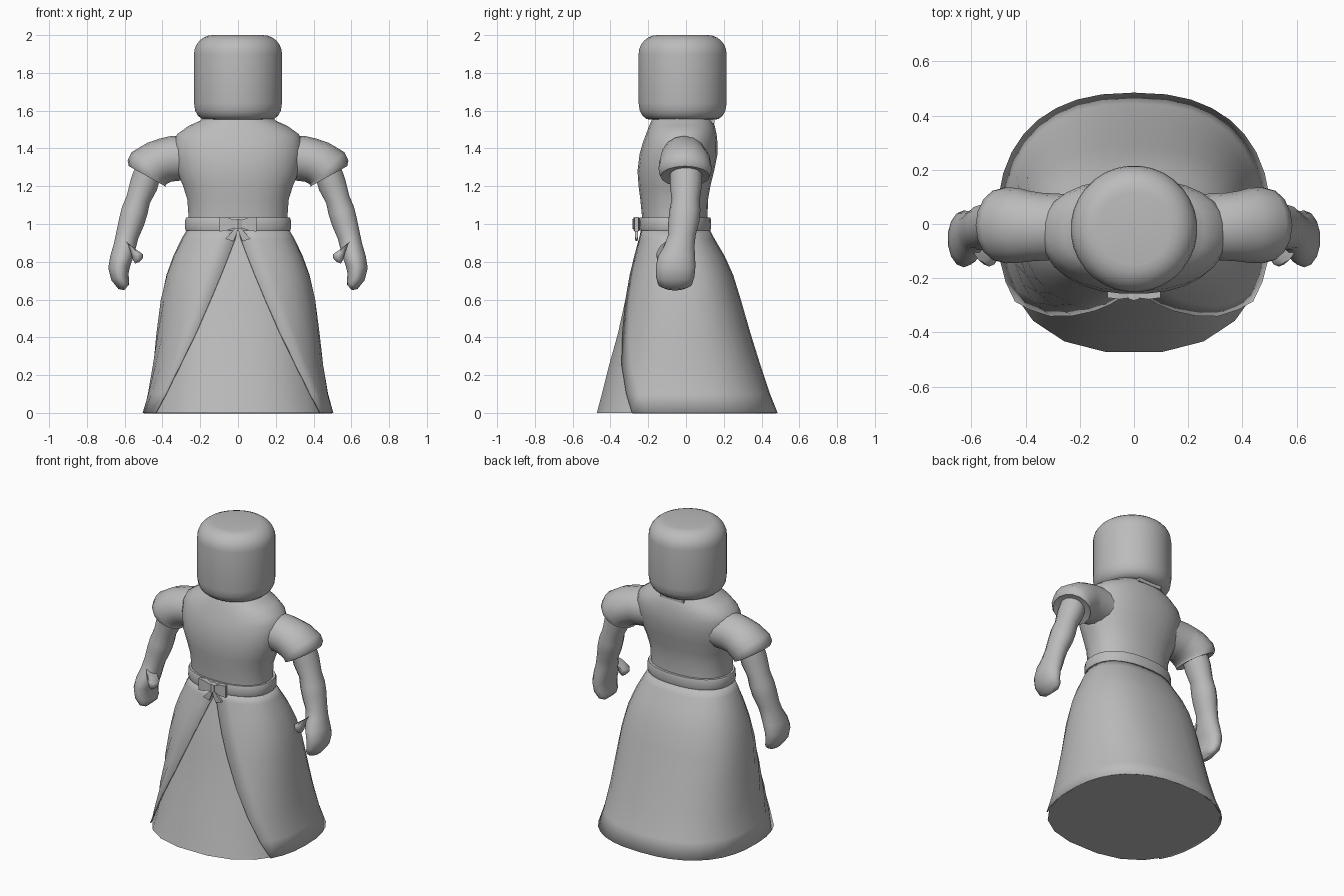
import bpy, bmesh
from math import sin, cos, pi, radians, asin
from mathutils import Vector

if "Cube" in bpy.data.objects:
    bpy.data.objects.remove(bpy.data.objects["Cube"])

grey = bpy.data.materials.new("plain grey")
grey.use_nodes = True
grey.diffuse_color = (0.5, 0.5, 0.5, 1)
grey.node_tree.nodes["Principled BSDF"].inputs["Base Color"].default_value = (0.5, 0.5, 0.5, 1)


def finish(name, bm, angle=40, mirror=False, thick=0):
    """Turn a bmesh into a shaded, coloured object."""
    bmesh.ops.recalc_face_normals(bm, faces=bm.faces)
    mesh = bpy.data.meshes.new(name)
    bm.to_mesh(mesh)
    bm.free()
    mesh.materials.append(grey)
    ob = bpy.data.objects.new(name, mesh)
    bpy.context.collection.objects.link(ob)
    bpy.ops.object.select_all(action='DESELECT')
    ob.select_set(True)
    bpy.context.view_layer.objects.active = ob
    bpy.ops.object.shade_smooth_by_angle(angle=radians(angle))
    if thick:
        mod = ob.modifiers.new("thickness", 'SOLIDIFY')
        mod.thickness = thick
        mod.offset = -1
    if mirror:
        ob.modifiers.new("mirror", 'MIRROR')
    return ob


def skin(bm, rings, closed=True, caps=True):
    """Bridge a stack of equal point rings with quads."""
    rows = [[bm.verts.new(p) for p in ring] for ring in rings]
    n = len(rows[0])
    for low, high in zip(rows, rows[1:]):
        for i in range(n if closed else n - 1):
            j = (i + 1) % n
            bm.faces.new((low[i], low[j], high[j], high[i]))
    if caps:
        bm.faces.new(rows[0])
        bm.faces.new(rows[-1])


def spow(v, e):
    return abs(v) ** e * (1 if v >= 0 else -1)


def body_point(t, z, rx, front, back, p, inset=0):
    """Point on a rounded cross-section; t = 0 is the front."""
    cy, ry = (front + back) / 2, (back - front) / 2
    return Vector(((rx - inset) * spow(sin(t), 2 / p),
                   cy - (ry - inset) * spow(cos(t), 2 / p), z))


def body_rings(rows, p, n, inset=0):
    return [[body_point(2 * pi * (i + .5) / n, *r, p, inset) for i in range(n)] for r in rows]


def limb_rings(rows, n=16):
    """Rows: x, y, z, half width, half depth, tilt in degrees."""
    rings = []
    for x, y, z, a, b, tilt in rows:
        u = Vector((cos(radians(tilt)), 0, sin(radians(tilt))))
        rings.append([Vector((x, y, z)) + u * a * sin(2 * pi * i / n)
                      + Vector((0, b * cos(2 * pi * i / n), 0)) for i in range(n)])
    return rings


def loft(name, rings, **kw):
    bm = bmesh.new()
    skin(bm, rings)
    return finish(name, bm, **kw)


# Skirt rows: height, half width, front, back, half width of the front opening
skirt = [(0, .505, -.485, .485, .44), (.1, .478, -.458, .445, .385),
         (.25, .452, -.42, .395, .31), (.42, .432, -.372, .342, .225),
         (.6, .41, -.332, .29, .145), (.73, .38, -.302, .25, .09),
         (.83, .343, -.275, .205, .05), (.92, .3, -.25, .152, .015),
         (.98, .265, -.235, .12, .001)]
P = 2.4
loft("front_underskirt", body_rings([r[:4] for r in skirt], P, 20, .008))

# Overskirt wraps round the back and leaves the front open
bm = bmesh.new()
rings = []
for *row, gap in skirt:
    t0 = asin((gap / row[1]) ** (P / 2))
    rings.append([body_point(t0 + (2 * pi - 2 * t0) * i / 24, *row, P) for i in range(25)])
skin(bm, rings, closed=False, caps=False)
finish("overskirt", bm, thick=.008)

# Bodice
bodice = [(.96, .26, -.23, .115), (1.05, .264, -.235, .115), (1.13, .27, -.243, .118),
          (1.2, .292, -.252, .13), (1.28, .325, -.258, .15), (1.37, .342, -.247, .168),
          (1.43, .342, -.23, .168), (1.475, .325, -.213, .163), (1.52, .262, -.196, .153),
          (1.545, .205, -.185, .142), (1.57, .18, -.17, .13)]
loft("bodice", body_rings(bodice, 2.25, 28), angle=60)

# Belt
belt = [(.966, .262, -.228, .115), (.966, .278, -.246, .13), (.98, .283, -.25, .134),
        (1.022, .281, -.249, .133), (1.034, .276, -.245, .13), (1.034, .26, -.228, .115)]
loft("belt", body_rings(belt, 2.3, 28), angle=50)

# Head: rounded cylinder
corner = .1
profile = [(1.552, .17), (1.556, .192), (1.573, .213), (1.6, .228), (1.64, .234)]
profile += [(1.9 + corner * sin(k * pi / 12), .134 + corner * cos(k * pi / 12)) for k in range(7)]
loft("head", body_rings([(z, r, -.018 - r, -.018 + r) for z, r in profile], 2, 32), angle=50)

# Small collar tab behind the neck
bm = bmesh.new()
bmesh.ops.create_cube(bm, size=1)
for v in bm.verts:
    v.co = (v.co.x * .17, .075 + v.co.y * .15, 1.544 + v.co.z * .026)
finish("back_collar_tab", bm)

# Puffed sleeves
loft("puff_sleeve", limb_rings([
    (.24, -.01, 1.35, .115, .12, 90), (.34, -.01, 1.347, .12, .125, 84),
    (.385, -.008, 1.338, .118, .13, 75), (.425, -.005, 1.323, .12, .138, 63),
    (.472, -.005, 1.295, .125, .14, 43), (.484, -.005, 1.27, .12, .138, 33),
    (.48, -.005, 1.252, .112, .13, 29), (.48, -.005, 1.26, .08, .09, 29)]),
    mirror=True, angle=50)

# Arms running into curled hands
loft("arm_and_hand", limb_rings([
    (.475, 0, 1.28, .075, .085, 28), (.498, 0, 1.21, .077, .085, 24),
    (.528, -.002, 1.13, .066, .075, 18), (.547, -.006, 1.07, .072, .082, 16),
    (.564, -.012, 1.01, .07, .082, 18), (.586, -.022, .94, .062, .073, 16),
    (.599, -.035, .885, .061, .08, 8), (.614, -.05, .83, .064, .098, 0),
    (.628, -.055, .775, .061, .105, -8), (.625, -.057, .72, .05, .102, -22),
    (.605, -.058, .68, .038, .09, -40), (.59, -.058, .664, .02, .06, -50)], 14),
    mirror=True, angle=60)

# Thumbs
loft("thumb", limb_rings([
    (.585, -.085, .9, .02, .025, 40), (.558, -.1, .878, .033, .04, 35),
    (.535, -.115, .845, .035, .042, 10), (.53, -.118, .815, .028, .036, -10),
    (.533, -.118, .795, .013, .02, -20)], 10), mirror=True, angle=60)


# Bow: flaring loops, tails and a knot
def wedge(name, rows, mirror=True):
    """Rows: centre x, centre z, half width along the edge direction, half depth."""
    rings = []
    for x, z, ex, ez, d in rows:
        rings.append([(x + sx * ex, -.262 + sy * d, z + sx * ez)
                      for sx, sy in ((-1, -1), (1, -1), (1, 1), (-1, 1))])
    loft(name, rings, mirror=mirror, angle=30)


wedge("bow_loop", [(.01, 1.0, 0, .018, .01), (.055, 1.001, 0, .034, .016),
                   (.098, .998, 0, .038, .01)])
wedge("bow_tail", [(.004, .985, .008, 0, .006), (.025, .945, .014, .006, .008),
                   (.045, .915, .022, .006, .006)])
wedge("bow_knot", [(-.02, 1.0, 0, .022, .014), (0, 1.0, 0, .027, .021),
                   (.02, 1.0, 0, .022, .014)], mirror=False)
